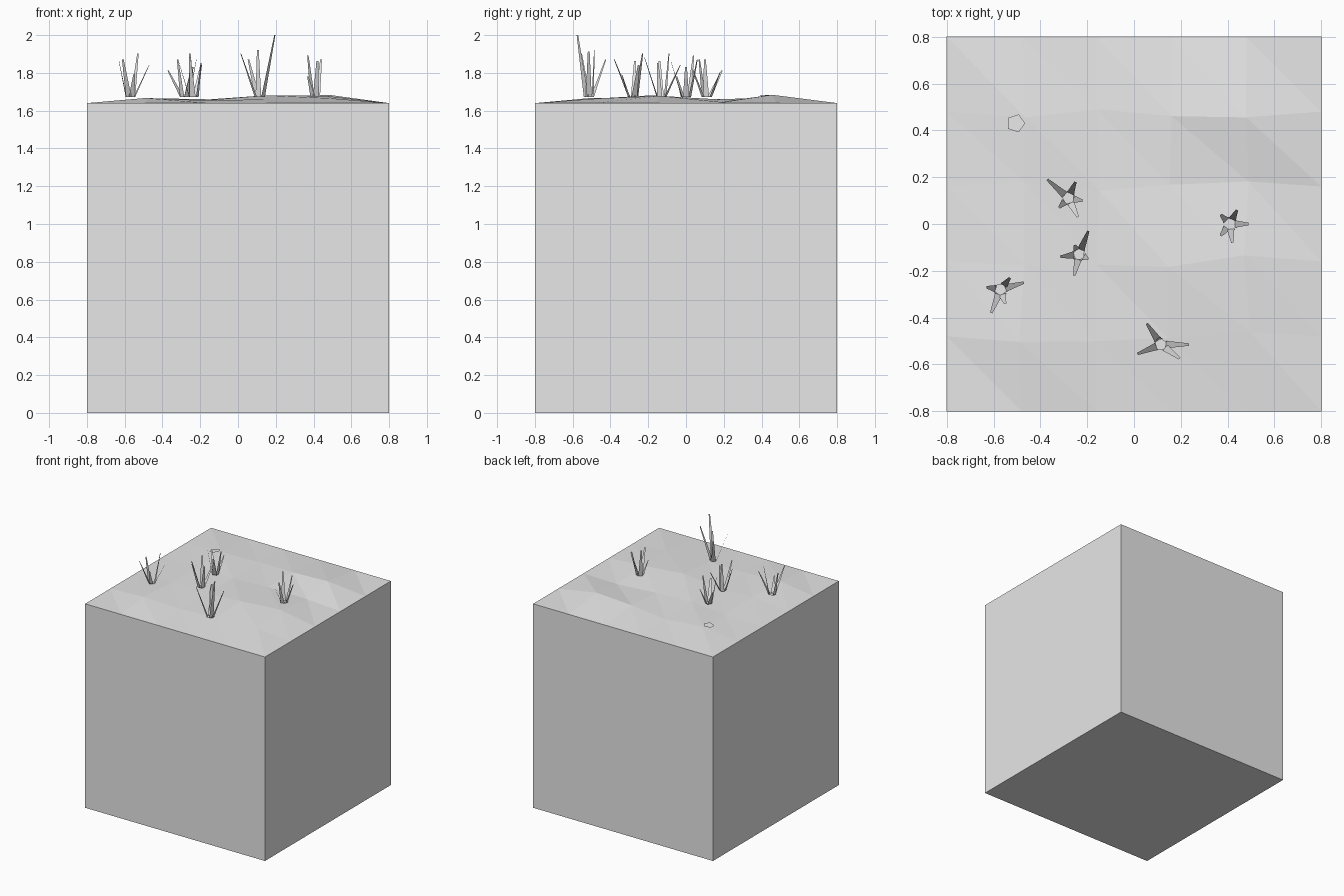
import bpy
import bmesh
import math
import random
from mathutils import Vector

default_cube = bpy.data.objects.get("Cube")
if default_cube:
    bpy.data.objects.remove(default_cube, do_unlink=True)

random.seed(4)
HALF = 0.8        # half the block width
EDGE = 1.64       # height of the block rim
SOIL = 1.672      # height at which the tufts stand
CELLS = 5

# One plain material for everything
grey = bpy.data.materials.new("light_grey")
grey.use_nodes = True
colour = (0.8, 0.8, 0.8, 1)
grey.diffuse_color = colour
grey.node_tree.nodes["Principled BSDF"].inputs["Base Color"].default_value = colour


def make_object(name, bm):
    """Turn a bmesh into a flat shaded object."""
    mesh = bpy.data.meshes.new(name)
    bm.to_mesh(mesh)
    bm.free()
    mesh.materials.append(grey)
    obj = bpy.data.objects.new(name, mesh)
    bpy.context.collection.objects.link(obj)
    return obj


def pentagon(bm, centre, radius, turn, tilt=0):
    """Add a five sided face, optionally tilted along x."""
    corners = []
    for i in range(5):
        angle = turn + i * math.tau / 5
        offset = Vector((math.cos(angle), math.sin(angle), tilt * math.cos(angle)))
        corners.append(bm.verts.new(centre + offset * radius))
    return bm.faces.new(corners)


# Earth block, open at the top where the ground closes it
bm = bmesh.new()
bmesh.ops.create_cube(bm, size=1)
for v in bm.verts:
    v.co = Vector((v.co.x * 2 * HALF, v.co.y * 2 * HALF, (v.co.z + 0.5) * EDGE))
bm.faces.ensure_lookup_table()
lid = max(bm.faces, key=lambda f: f.calc_center_median().z)
bmesh.ops.delete(bm, geom=[lid], context="FACES_ONLY")
make_object("earth_block", bm)

# Uneven ground: inner bump heights in millimetres above the rim, front row first
bumps = [
    [27, 14, 20, 25],
    [20, 16, 41, 38],
    [16, 20, 20, 6],
    [26, 14, 30, 44],
]
bm = bmesh.new()
rows = []
for j in range(CELLS + 1):
    row = []
    for i in range(CELLS + 1):
        x = (2 * i / CELLS - 1) * HALF
        y = (2 * j / CELLS - 1) * HALF
        z = EDGE
        if 0 < i < CELLS and 0 < j < CELLS:
            x += random.uniform(-0.02, 0.02)
            y += random.uniform(-0.03, 0.03)
            z += bumps[j - 1][i - 1] / 1000
        row.append(bm.verts.new((x, y, z)))
    rows.append(row)
for front, back in zip(rows, rows[1:]):
    for i in range(CELLS):
        bm.faces.new((front[i], front[i + 1], back[i]))
        bm.faces.new((front[i + 1], back[i + 1], back[i]))
make_object("ground", bm)


def grass_tuft(name, x, y, tips):
    """A small pentagon with one tapering flat blade per side.
    Tips are offsets from the tuft centre in hundredths."""
    bm = bmesh.new()
    centre = Vector((x, y, SOIL))
    first = math.atan2(tips[0][1], tips[0][0])
    pentagon(bm, centre, 0.027, first + math.pi / 5)
    for tip in tips:
        reach = Vector(tip) / 100
        out = Vector((reach.x, reach.y, 0)).normalized()
        side = Vector((-out.y, out.x, 0))
        root = centre + out * 0.022
        end = centre + reach
        bm.faces.new([bm.verts.new(p) for p in (
            root + side * 0.016, root - side * 0.016,
            end - side * 0.005, end + side * 0.005)])
    make_object(name, bm)


grass_tuft("grass_tuft_back", -0.28, 0.11, [
    (-9, 8, 14), (3, 7, 13), (4, -8, 16), (-4, -4, 20), (6, -1, 20)])
grass_tuft("grass_tuft_middle", -0.235, -0.13, [
    (4, 10, 17), (-8, -1, 19), (-2, -9, 21), (4, -2, 18), (-2, 4, 23)])
grass_tuft("grass_tuft_right", -0.57, -0.28, [
    (10, 3, 17), (-4, -10, 20), (-6, 1, 19), (4, 5, 23), (2, -6, 12)])
grass_tuft("grass_tuft_left", 0.41, 0, [
    (8, 0, 16), (3, 6, 20), (-4, 4, 22), (-4, -5, 11), (1, -8, 19)])
grass_tuft("grass_tuft_front", 0.115, -0.515, [
    (-6, 9, 20), (12, 0, 24), (-10, -4, 23), (8, -6, 32.8), (-1, 3, 25)])

# Bare flat patch at the back
bm = bmesh.new()
pentagon(bm, Vector((-0.505, 0.43, 1.677)), 0.04, 0, tilt=0.15)
make_object("bare_patch", bm)
